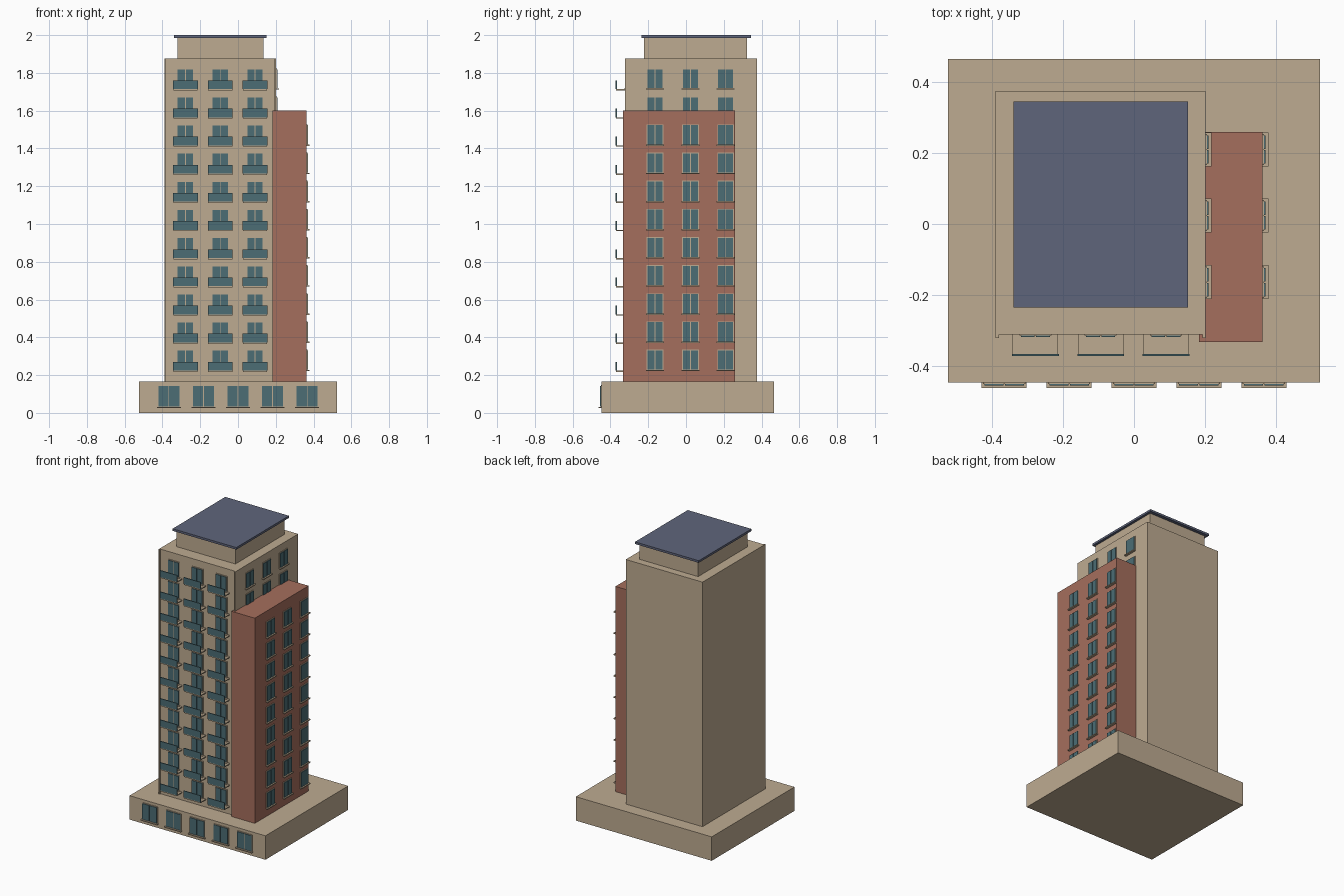
import bpy, bmesh
from mathutils import Matrix, Vector

if "Cube" in bpy.data.objects:
    bpy.data.objects.remove(bpy.data.objects["Cube"])


def material(name, rgb):
    m = bpy.data.materials.new(name)
    lin = [((c / 255 + 0.055) / 1.055) ** 2.4 for c in rgb]
    m.diffuse_color = (*lin, 1)
    m.use_nodes = True
    m.node_tree.nodes["Principled BSDF"].inputs["Base Color"].default_value = m.diffuse_color
    return m


BEIGE = material("beige_stone", (190, 171, 145))
RED = material("red_brick", (165, 110, 93))
BLUE = material("slate_blue", (95, 101, 123))
TEAL = material("teal_glass", (76, 109, 117))

FRONT = Matrix.Identity(3)
# local (across, outward -y, up) turned so that the outward side faces +x
RIGHT = Matrix(((0, -1, 0), (1, 0, 0), (0, 0, 1)))


def boxes(name, mat, spans, turn=FRONT):
    """One object made of boxes given as (x0, x1, y0, y1, z0, z1)."""
    bm = bmesh.new()
    for x0, x1, y0, y1, z0, z1 in spans:
        size = Matrix.Diagonal((x1 - x0, y1 - y0, z1 - z0, 1))
        mid = Vector(((x0 + x1) / 2, (y0 + y1) / 2, (z0 + z1) / 2))
        bmesh.ops.create_cube(bm, size=1, matrix=turn.to_4x4() @ Matrix.Translation(mid) @ size)
    mesh = bpy.data.meshes.new(name)
    bm.to_mesh(mesh)
    bm.free()
    mesh.materials.append(mat)
    obj = bpy.data.objects.new(name, mesh)
    bpy.context.collection.objects.link(obj)


def windows(name, places, w, h, wall, turn=FRONT):
    """Two-pane windows with frame and sill; places are (centre, bottom)."""
    frame, glass, sill = [], [], []
    for c, z in places:
        frame.append((c - w / 2, c + w / 2, wall - 0.004, wall + 0.004, z, z + h))
        for s in (-1, 1):
            a, b = sorted((c + s * 0.002, c + s * (w / 2 - 0.004)))
            glass.append((a, b, wall - 0.008, wall, z + 0.004, z + h - 0.004))
        sill.append((c - w / 2 - 0.004, c + w / 2 + 0.004, wall - 0.016, wall + 0.004, z - 0.004, z + 0.003))
    boxes(name + "_frames", BEIGE, frame + sill, turn)
    boxes(name + "_glass", TEAL, glass, turn)


# Main masses
boxes("podium", BEIGE, [(-0.525, 0.525, -0.447, 0.466, 0, 0.167)])
boxes("tower", BEIGE, [(-0.39, 0.202, -0.311, 0.375, 0.167, 1.875)])
boxes("corner_fins", BEIGE, [(-0.39, -0.381, -0.322, -0.31, 0.167, 1.875),
                             (0.193, 0.202, -0.322, -0.31, 0.167, 1.875)])
boxes("brick_wing", RED, [(0.183, 0.363, -0.333, 0.26, 0.167, 1.6)])
boxes("penthouse", BEIGE, [(-0.32, 0.135, -0.222, 0.323, 1.875, 1.985)])
boxes("roof", BLUE, [(-0.34, 0.152, -0.236, 0.345, 1.985, 2.0)])

# Windows on each wall
PITCH = 0.149
floors = [0.225 + PITCH * i for i in range(11)]
front_cols = (-0.278, -0.094, 0.09)
side_cols = (-0.164, 0.024, 0.21)
windows("podium_windows", [(-0.366 + 0.183 * i, 0.029) for i in range(5)], 0.119, 0.118, -0.447)
windows("front_windows", [(c, z) for c in front_cols for z in floors], 0.09, 0.108, -0.311)
windows("wing_windows", [(c, z) for c in side_cols for z in floors[:9]], 0.088, 0.11, -0.363, RIGHT)
windows("tower_side_windows", [(c, z) for c in side_cols for z in floors[9:]], 0.088, 0.108, -0.202, RIGHT)

# Balconies
slabs, rails = [], []
for c in front_cols:
    for z in floors:
        slabs.append((c - 0.064, c + 0.064, -0.37, -0.31, z - 0.008, z - 0.001))
        rails.append((c - 0.066, c + 0.066, -0.372, -0.366, z - 0.001, z + 0.045))
boxes("balcony_slabs", BEIGE, slabs)
boxes("balcony_rails", TEAL, rails)
